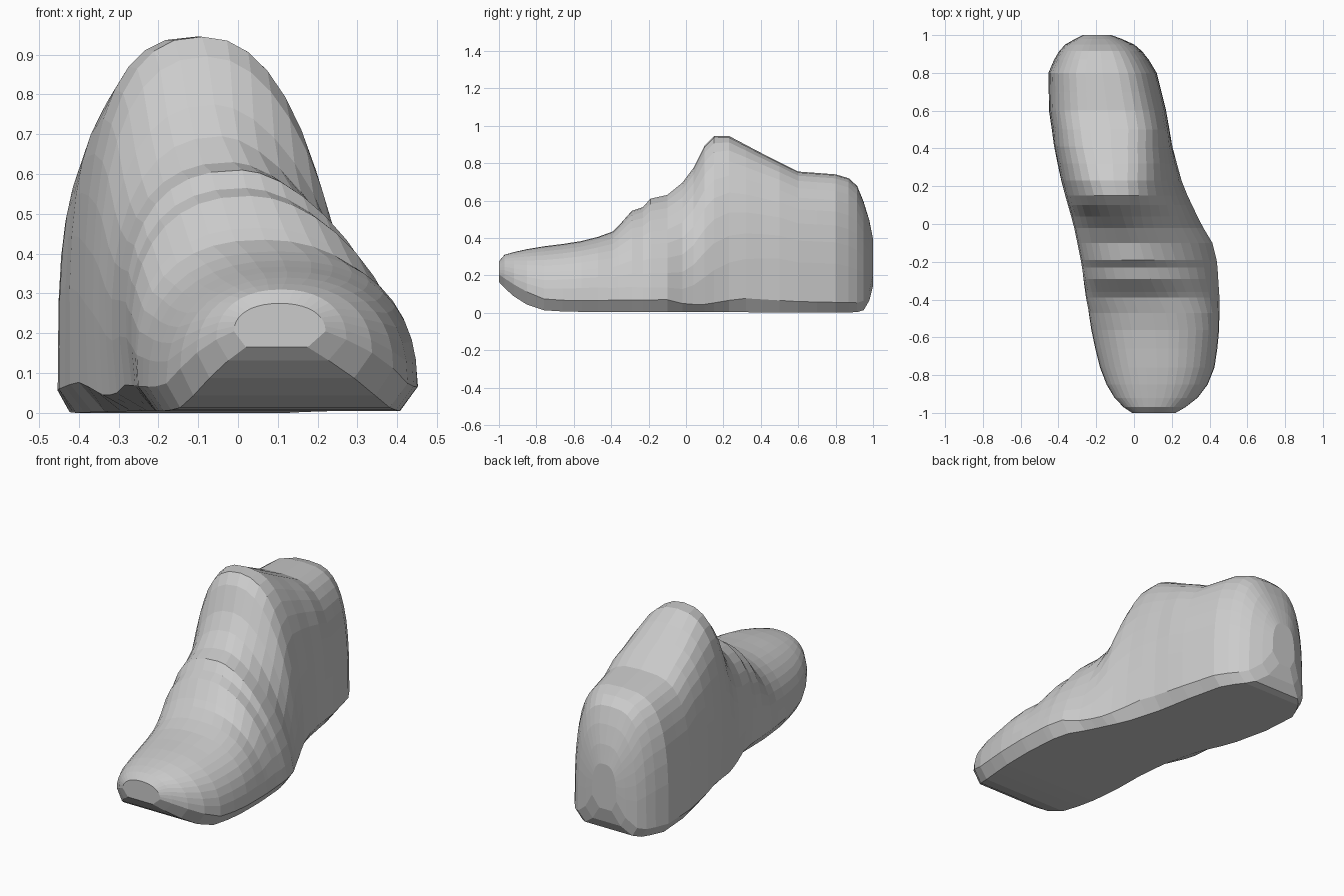
import bpy, bmesh, math

if "Cube" in bpy.data.objects:
    bpy.data.objects.remove(bpy.data.objects["Cube"])

# Plan outline: y, left x, right x
OUTLINE = [(-1, -.01, .22), (-.96, -.07, .29), (-.9, -.12, .36), (-.8, -.17, .42),
           (-.6, -.22, .45), (-.4, -.25, .453), (-.2, -.265, .44), (-.1, -.285, .415),
           (0, -.31, .355), (.2, -.37, .26), (.4, -.42, .205), (.6, -.45, .17),
           (.8, -.453, .12), (.9, -.41, .06), (.96, -.355, -.01), (1, -.27, -.12)]
# Ridge line with instep folds: y, top z
RIDGE = [(-1, .28), (-.97, .315), (-.9, .335), (-.8, .355), (-.6, .38), (-.5, .40), (-.39, .44),
         (-.36, .47), (-.29, .55), (-.23, .57), (-.19, .615), (-.1, .635), (-.02, .70),
         (.04, .78), (.1, .9), (.15, .95), (.23, .95), (.4, .86), (.6, .76), (.8, .745),
         (.9, .715), (.94, .63), (.98, .5), (1, .4)]
# Underside: y, bottom z, sole edge height above it
UNDER = [(-1, .17, .04), (-.95, .115, .06), (-.87, .055, .07), (-.75, .015, .06), (-.6, .01, .06),
         (-.1, .01, .065), (0, .01, .04), (.1, .01, .04), (.3, .008, .075), (.6, .005, .06),
         (.93, .008, .05), (.97, .03, .05), (1, .15, .06)]
# Section form: y, apex shift in x, left power, right power, left sole inset
FORM = [(-1, 0, 2.2, 2.2, .03), (-.5, 0, 2.4, 2.4, .04), (-.3, -.06, 2.4, 1.95, .05),
        (-.15, -.08, 2.5, 1.7, .06), (0, -.07, 2.3, 1.75, .08), (.2, -.05, 2.5, 2.45, .09),
        (.35, -.02, 3.0, 2.8, .06), (.5, 0, 3.5, 3.1, .05), (.8, 0, 3.3, 3.1, .03),
        (1, 0, 2.8, 2.8, .03)]
STATIONS = [-1, -.97, -.92, -.85, -.76, -.66, -.56, -.47, -.39, -.36, -.29, -.23, -.19, -.1,
            -.02, .04, .1, .15, .23, .32, .41, .5, .6, .7, .8, .87, .915, .95, .98, 1]
ARC = 20


def sample(table, y):
    for a, b in zip(table, table[1:]):
        if y <= b[0]:
            t = (y - a[0]) / (b[0] - a[0])
            return [p + (q - p) * t for p, q in zip(a[1:], b[1:])]
    return table[-1][1:]


def section(y):
    left, right = sample(OUTLINE, y)
    top, = sample(RIDGE, y)
    low, edge = sample(UNDER, y)
    shift, p_left, p_right, inset = sample(FORM, y)
    cx, w, z0 = (left + right) / 2, (right - left) / 2, low + edge
    pts = []
    for i in range(ARC + 1):
        a = math.pi * i / ARC
        c, s = math.cos(a), max(math.sin(a), 0)
        power = p_right if c > 0 else p_left
        u = math.copysign(abs(c) ** (2 / power), c)
        v = s ** (2 / power) if s > 1e-6 else 0
        pts.append((cx + w * u + shift * v, y, z0 + (top - z0) * v))
    # bevelled sole edge
    pts += [(left + inset, y, low), (cx, y, low), (right - .045, y, low)]
    return pts


# Shoe body: lofted cross-sections from toe to heel
bm = bmesh.new()
rings = [[bm.verts.new(p) for p in section(y)] for y in STATIONS]
for r, q in zip(rings, rings[1:]):
    for i in range(len(r)):
        j = (i + 1) % len(r)
        bm.faces.new((r[i], r[j], q[j], q[i]))
bm.faces.new(rings[0])
bm.faces.new(rings[-1])
bmesh.ops.recalc_face_normals(bm, faces=bm.faces[:])
low = min(v.co.z for v in bm.verts)
bmesh.ops.translate(bm, verts=bm.verts[:], vec=(0, 0, -low))
mesh = bpy.data.meshes.new("shoe_body")
bm.to_mesh(mesh)
bm.free()
shoe = bpy.data.objects.new("shoe_body", mesh)
bpy.context.collection.objects.link(shoe)
